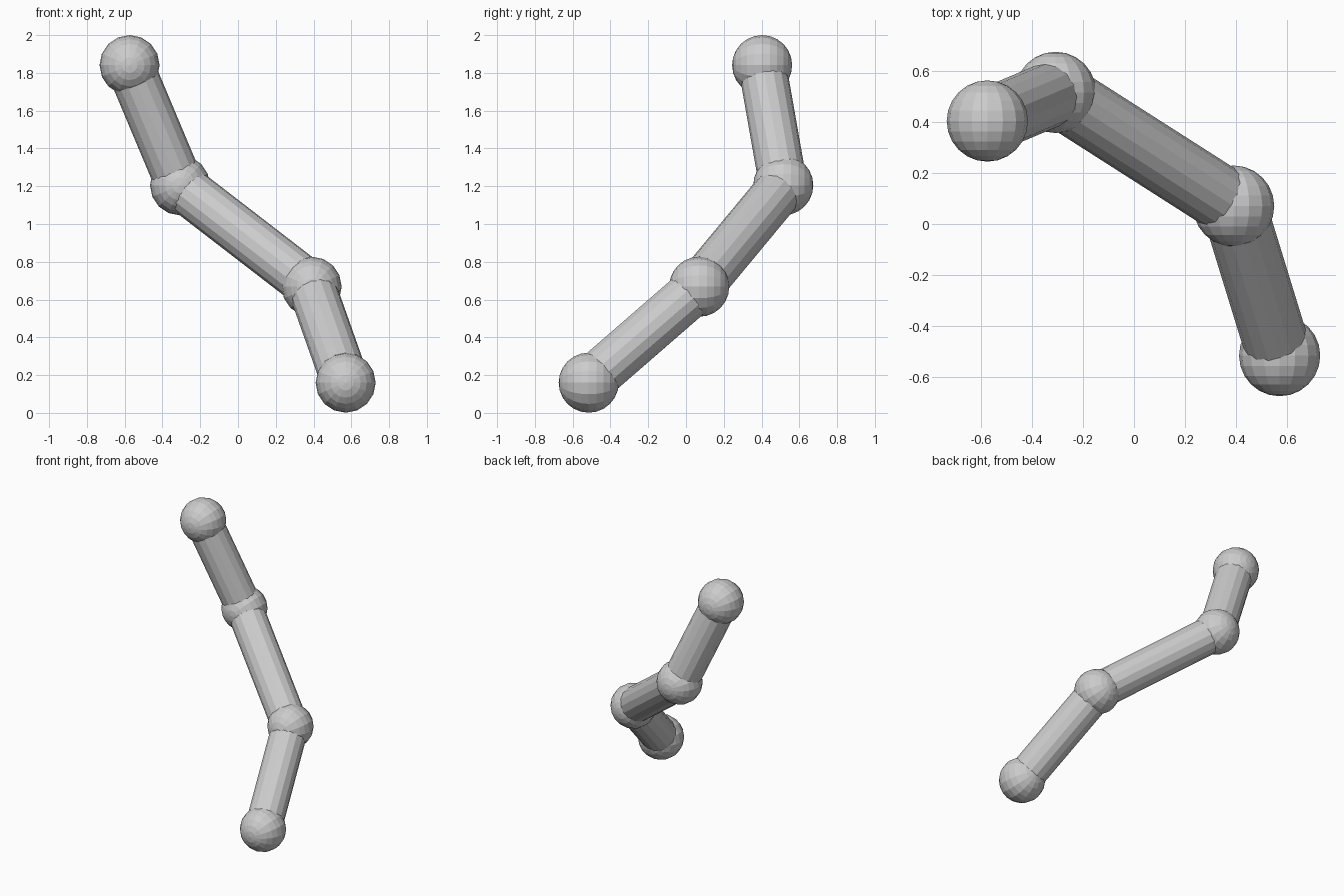
import bpy
import math
from mathutils import Vector

if "Cube" in bpy.data.objects:
    bpy.data.objects.remove(bpy.data.objects["Cube"])

BALL_R = 0.159
ROD_R = 0.127

# Centres of the four joints, from the lowest to the highest
joints = [Vector(p) for p in (
    (0.57, -0.515, 0.16),
    (0.39, 0.07, 0.668),
    (-0.307, 0.515, 1.205),
    (-0.574, 0.403, 1.841),
)]


def add_ball(name, centre):
    # Poles point along y
    bpy.ops.mesh.primitive_uv_sphere_add(
        segments=16, ring_count=12, radius=BALL_R,
        location=centre, rotation=(math.pi / 2, 0, 0))
    bpy.context.object.name = name


def add_rod(name, start, end):
    axis = end - start
    bpy.ops.mesh.primitive_cylinder_add(
        vertices=16, radius=ROD_R, depth=axis.length,
        location=(start + end) / 2,
        rotation=axis.to_track_quat('Z', 'Y').to_euler())
    bpy.context.object.name = name


# Ball joints
for i, centre in enumerate(joints):
    add_ball(f"ball_joint_{i + 1}", centre)

# Rods linking neighbouring joints
for i, (start, end) in enumerate(zip(joints, joints[1:])):
    add_rod(f"rod_{i + 1}", start, end)
